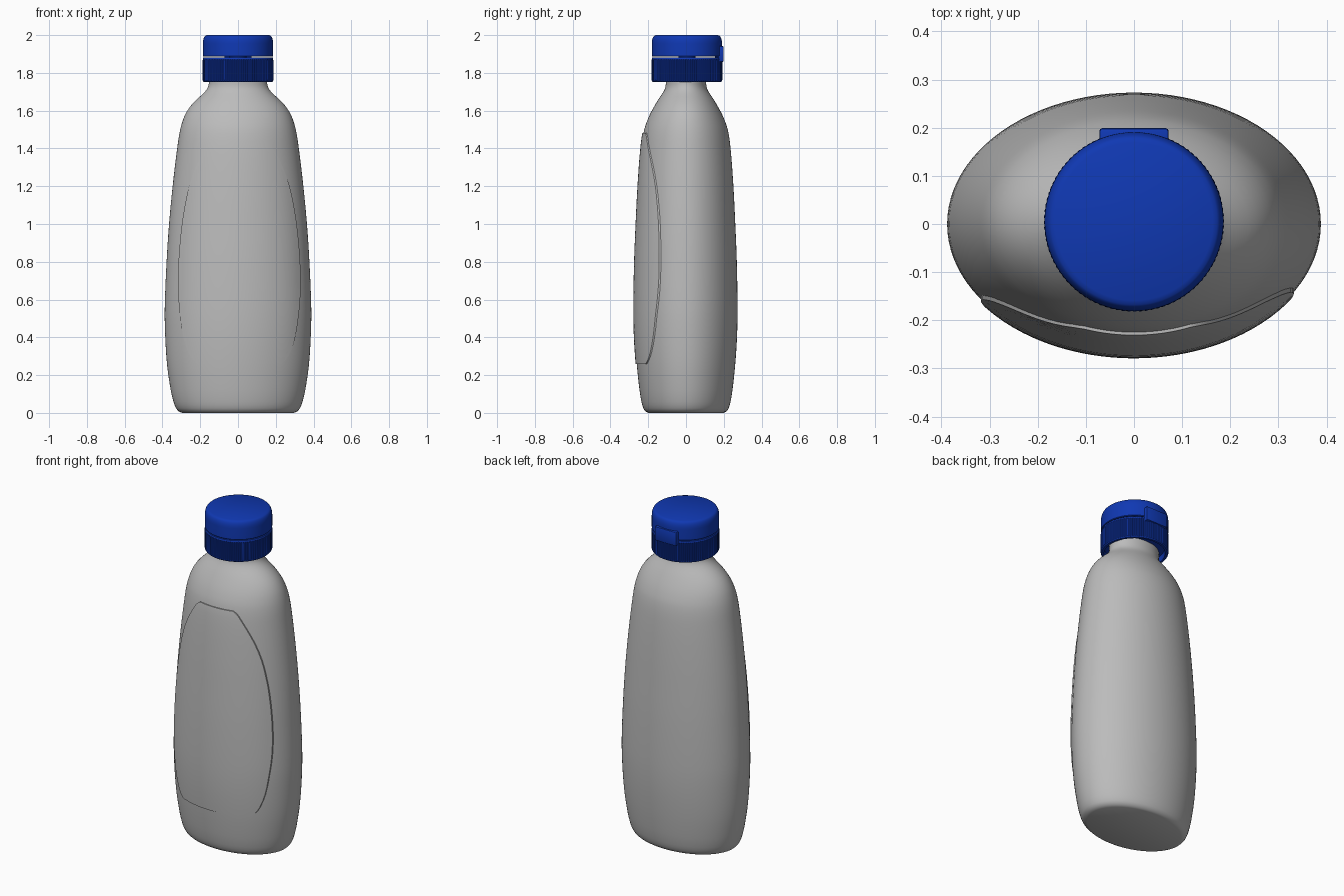
import bpy, bmesh, math

cube = bpy.data.objects.get("Cube")
if cube:
    bpy.data.objects.remove(cube, do_unlink=True)


def material(name, rgb, rough):
    m = bpy.data.materials.new(name)
    m.use_nodes = True
    m.diffuse_color = (*rgb, 1)
    b = m.node_tree.nodes["Principled BSDF"]
    b.inputs["Base Color"].default_value = (*rgb, 1)
    b.inputs["Roughness"].default_value = rough
    return m


GREY = material("bottle grey", (0.5, 0.5, 0.5), 0.5)
BLUE = material("cap blue", (0.005, 0.04, 0.45), 0.5)


def finish(name, bm, mat, angle=35):
    me = bpy.data.meshes.new(name)
    bm.to_mesh(me)
    bm.free()
    me.materials.append(mat)
    ob = bpy.data.objects.new(name, me)
    bpy.context.collection.objects.link(ob)
    bpy.ops.object.select_all(action='DESELECT')
    ob.select_set(True)
    bpy.context.view_layer.objects.active = ob
    bpy.ops.object.shade_smooth_by_angle(angle=math.radians(angle))
    return ob


def sample(table, z):
    """Smooth interpolation of the rows (z, a, b...) at height z."""
    n = len(table)
    i = max(j for j in range(n - 1) if j == 0 or table[j][0] <= z)
    p1, p2 = table[i], table[i + 1]
    p0, p3 = table[max(i - 1, 0)], table[min(i + 2, n - 1)]
    h = p2[0] - p1[0]
    t = (z - p1[0]) / h
    out = []
    for k in range(1, len(p1)):
        m1 = (p2[k] - p0[k]) / (p2[0] - p0[0]) * h
        m2 = (p3[k] - p1[k]) / (p3[0] - p1[0]) * h
        out.append((2*t**3 - 3*t*t + 1) * p1[k] + (t**3 - 2*t*t + t) * m1
                   + (3*t*t - 2*t**3) * p2[k] + (t**3 - t*t) * m2)
    return out


def loft(name, rings, mat, closed=False, cap_ends=True, angle=35):
    """Skin a list of rings, each a list of points running counter-clockwise."""
    bm = bmesh.new()
    vs = [[bm.verts.new(p) for p in r] for r in rings]
    n = len(vs[0])
    pairs = list(zip(vs, vs[1:])) + ([(vs[-1], vs[0])] if closed else [])
    for a, b in pairs:
        for i in range(n):
            j = (i + 1) % n
            bm.faces.new((a[i], a[j], b[j], b[i]))
    if cap_ends and not closed:
        bm.faces.new(vs[0][::-1])
        bm.faces.new(vs[-1])
    bmesh.ops.recalc_face_normals(bm, faces=bm.faces)
    return finish(name, bm, mat, angle)


def ellipse(rx, ry, z, n=96, cy=0.0, rib=0.0):
    pts = []
    for i in range(n):
        a = 2 * math.pi * i / n
        d = rib if i % 4 >= 2 else 0.0
        pts.append(((rx - d) * math.cos(a), cy + (ry - d) * math.sin(a), z))
    return pts


# Bottle: elliptical rings (height, half width, half depth)
BODY = [(0.0, .295, .20), (.008, .313, .214), (.025, .328, .226), (.06, .342, .236),
        (.12, .356, .246), (.25, .375, .260), (.4, .385, .270), (.55, .388, .273),
        (.8, .378, .269), (1.0, .365, .261), (1.2, .346, .251), (1.4, .322, .236),
        (1.5, .306, .221), (1.57, .284, .196), (1.62, .255, .170), (1.66, .218, .146),
        (1.69, .185, .126), (1.715, .164, .112), (1.74, .155, .107), (1.80, .155, .107)]
heights = []
for p, q in zip(BODY, BODY[1:]):
    k = 4 if q[0] - p[0] > .06 else 2
    heights += [p[0] + (q[0] - p[0]) * i / k for i in range(k)]
heights.append(BODY[-1][0])
loft("bottle_body", [ellipse(*sample(BODY, z), z) for z in heights], GREY)

# Raised front label panel that follows the bottle (height, half width)
LABEL = [(.26, .222), (.28, .245), (.32, .270), (.40, .296), (.5, .312), (.6, .322),
         (.7, .325), (.85, .319), (1.0, .304), (1.1, .288), (1.2, .266), (1.3, .231),
         (1.38, .190), (1.44, .152), (1.465, .133), (1.482, .110)]
bm = bmesh.new()
grid = []
COLS = 32
for p, q in zip(LABEL, LABEL[1:] + [None]):
    for s in ((0, .5) if q else (0,)):
        z = p[0] + (q[0] - p[0]) * s if q else p[0]
        w = sample(LABEL, z)[0]
        rx, ry = (v + .006 for v in sample(BODY, z))
        row = []
        for c in range(COLS + 1):
            x = .007 + w * (2 * c / COLS - 1)
            row.append(bm.verts.new((x, -ry * math.sqrt(1 - (x / rx) ** 2), z)))
        grid.append(row)
for a, b in zip(grid, grid[1:]):
    for c in range(COLS):
        bm.faces.new((a[c], a[c + 1], b[c + 1], b[c]))
rim = bmesh.ops.extrude_edge_only(bm, edges=[e for e in bm.edges if e.is_boundary])
bmesh.ops.translate(bm, vec=(0, .014, 0),
                    verts=[v for v in rim["geom"] if isinstance(v, bmesh.types.BMVert)])
finish("front_label_panel", bm, GREY)

# Cap base: ribbed skirt with a recessed underside
CY = .005
N = 384
skirt = [(.10, 1.785, 0), (.165, 1.785, 0), (.168, 1.752, 0), (.181, 1.752, 0),
         (.186, 1.758, 0), (.187, 1.762, .004), (.187, 1.868, .004),
         (.186, 1.872, 0), (.184, 1.882, 0), (.10, 1.882, 0)]
loft("cap_base", [ellipse(r, r, z, N, CY, rib) for r, z, rib in skirt], BLUE, closed=True)

# Flip lid with a rounded upper edge, separated by a thin seam
lid = [(.183, 1.887), (.186, 1.890), (.186, 1.955)]
for i in range(1, 7):
    a = math.radians(15 * i)
    lid.append((.168 + .018 * math.cos(a), 1.955 + .043 * math.sin(a)))
lid += [(.164, 2.0)]
loft("cap_lid", [ellipse(r, r, z, 128, CY) for r, z in lid], BLUE, angle=40)

# Inner spout plug joining base and lid
loft("spout_plug", [ellipse(.045, .045, z, 32, CY) for z in (1.87, 1.90)], BLUE)

# Hinge tab at the back
bm = bmesh.new()
bmesh.ops.create_cube(bm, size=1)
bmesh.ops.scale(bm, vec=(.144, .045, .085), verts=bm.verts)
bmesh.ops.translate(bm, vec=(0, .1765, 1.90), verts=bm.verts)
bmesh.ops.bevel(bm, geom=list(bm.edges), offset=.006, segments=2, affect='EDGES', profile=.5)
finish("hinge_tab", bm, BLUE)
